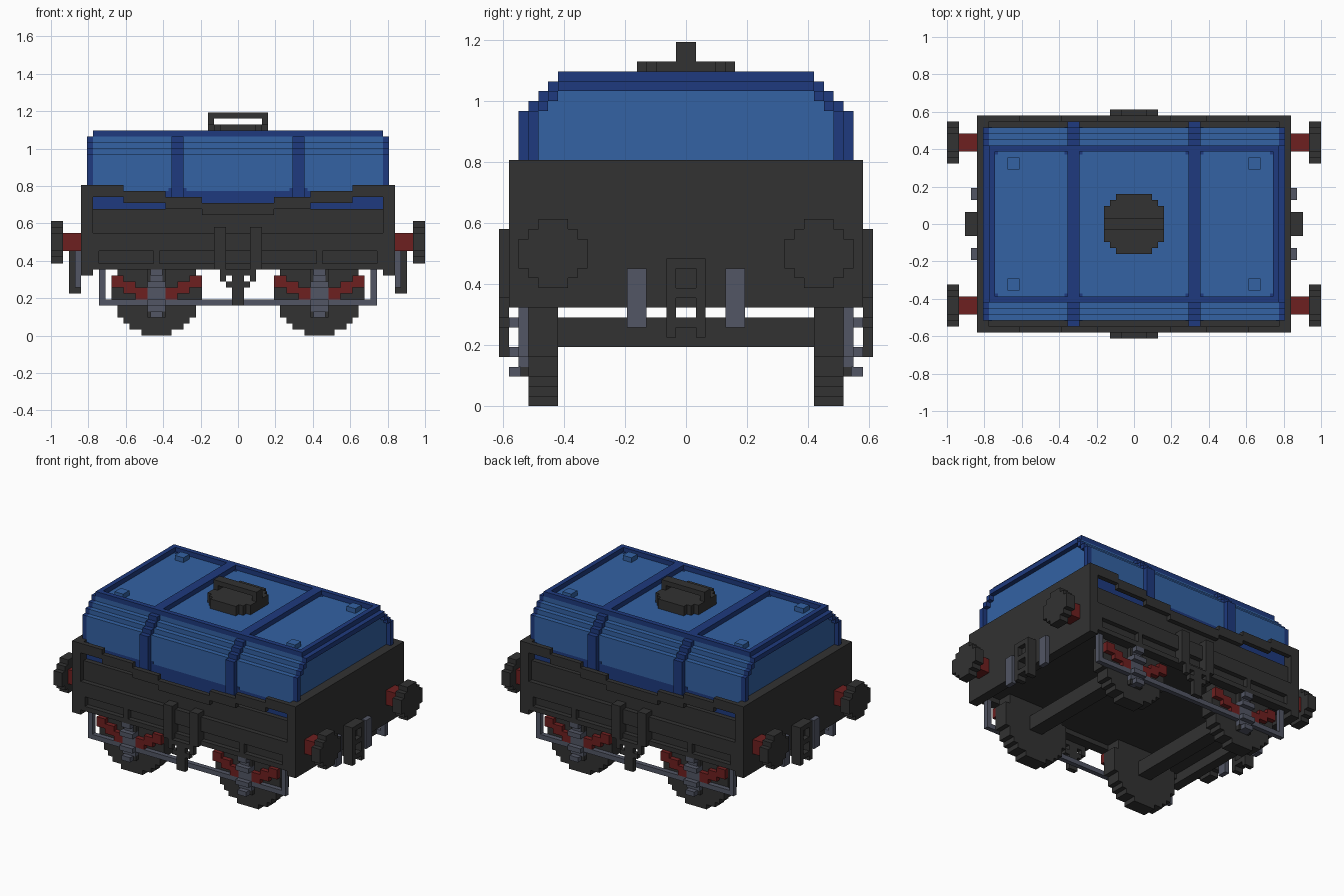
import bpy, bmesh
from mathutils import Vector

U = 2 / 62  # one block of the stepped style

cube = bpy.data.objects.get("Cube")
if cube:
    bpy.data.objects.remove(cube, do_unlink=True)


def material(name, rgb):
    m = bpy.data.materials.new(name)
    m.use_nodes = True
    m.diffuse_color = (*rgb, 1)
    m.node_tree.nodes["Principled BSDF"].inputs["Base Color"].default_value = (*rgb, 1)
    return m


DARK = material("charcoal", (0.032, 0.032, 0.032))
LIGHT = material("light_blue", (0.033, 0.122, 0.37))
NAVY = material("navy_blue", (0.013, 0.042, 0.21))
RED = material("dark_red", (0.155, 0.014, 0.014))
STEEL = material("steel_grey", (0.084, 0.093, 0.128))


def part(name, mat, boxes, mx=False, my=False):
    """Join boxes (x0, x1, y0, y1, z0, z1 in blocks), mirrored over x and/or y."""
    bm = bmesh.new()
    for x0, x1, y0, y1, z0, z1 in boxes:
        for sx in ((1, -1) if mx else (1,)):
            for sy in ((1, -1) if my else (1,)):
                mid = Vector((sx * (x0 + x1), sy * (y0 + y1), z0 + z1)) / 2
                size = (x1 - x0, y1 - y0, z1 - z0)
                vs = bmesh.ops.create_cube(bm, size=1)["verts"]
                bmesh.ops.scale(bm, vec=size, verts=vs)
                bmesh.ops.translate(bm, vec=mid, verts=vs)
    bmesh.ops.scale(bm, vec=(U, U, U), verts=bm.verts)
    mesh = bpy.data.meshes.new(name)
    bm.to_mesh(mesh)
    bm.free()
    mesh.materials.append(mat)
    ob = bpy.data.objects.new(name, mesh)
    bpy.context.collection.objects.link(ob)


def stepped_disc(halves):
    """Rows (half width, low, high) of a stepped circle, given half widths from the rim in."""
    r = halves[-1]
    rows = []
    for i, h in enumerate(halves[:-1]):
        rows += [(h, r - i - 1, r - i), (h, i - r, i + 1 - r)]
    inner = r - len(halves) + 1
    return rows + [(r, -inner, inner)]


def arch(y, z, base):
    """Stepped-shoulder section as (half width, low, high), narrowing by one per block."""
    return [(y, base, z)] + [(y - i, z + i - 1, z + i) for i in (1, 2, 3)]


# Body: floor, end plates, side walls
part("floor", DARK, [(-24, 24, -16, 16, 12, 20)])
part("end_plate", DARK, [(24, 26, -18, 18, 10, 25)], mx=True)
part("side_wall", DARK, [(-24, 24, 16, 17, 11, 21)], my=True)

# Projecting side frame with recessed panels, and the stepped dipping rail above it
part("side_sill", DARK, [(-24, 24, 17, 18, 14, 17), (-24, 24, 17, 18, 11, 12)], my=True)
part("sill_posts", DARK, [(x, x + 1, 17, 18, 12, 14) for x in (13, 23)], mx=True, my=True)
part("side_rail", DARK, [(19, 24, 17, 18, 23, 25), (12, 19, 17, 18, 22, 24),
                         (6, 12, 17, 18, 21, 23), (0, 6, 17, 18, 20, 22)], mx=True, my=True)

# Cover: navy base band, light blue shell, navy ribs and borders
part("cover_base", NAVY, [(-24, 24, -16, 16, 20, 24)])
part("cover_shell", LIGHT, [(-24, 24, -y, y, a, b) for y, a, b in arch(16, 30, 24)])
part("cover_ribs", NAVY, [(9, 11, -y, y, a, b) for y, a, b in arch(17, 30, 21)]
     + [(9, 11, -13, 13, 33, 34)], mx=True)
part("end_border", NAVY, [(24, 25, y - 1, y, a, b) for y, a, b in arch(16, 30, 20)[:3]]
     + [(24, 25, 0, 13, 32, 33)], mx=True, my=True)
part("top_border", NAVY, [(-24, 24, 12, 13, 33, 34)], my=True)
part("top_end_border", NAVY, [(23, 24, -12, 12, 33, 34)], mx=True)
part("cover_studs", LIGHT, [(19, 21, 9, 11, 33, 34)], mx=True, my=True)

# Small painted corners that round off the cover panels
for name, y, z, outer in (("side_panel_corners", (16, 16.1), (24, 24.5), 24),
                          ("top_panel_corners", (11.5, 12), (33, 33.1), 23)):
    part(name, NAVY, [(x, x + 0.5, *y, *z) for x in (8.5, 11, outer - 0.5)], mx=True, my=True)

# Hatch and grab handle
part("hatch", DARK, [(-h, h, a, b, 33, 35) for h, a, b in stepped_disc([3, 4, 5])])
part("handle", DARK, [(4, 5, -1, 1, 35, 36), (0, 5, -1, 1, 36, 37)], mx=True)

# Buffers
part("buffer_shaft", RED, [(26, 29, 12, 15, 14, 17)], mx=True, my=True)
part("buffer_head", DARK, [(29, 31, 13.5 - h, 13.5 + h, 15.5 + a, 15.5 + b)
                           for h, a, b in stepped_disc([1.5, 2.5, 3.5])], mx=True, my=True)

# Couplings and hanging straps
part("coupling", DARK, [(26, 28, 1, 2, 7, 15)]
     + [(26, 28, 0, 1, a, b) for a, b in ((8, 9), (11, 12), (14, 15))], mx=True, my=True)
part("coupling_back", DARK, [(26, 27, -1, 1, 12, 14)], mx=True)
part("end_strap", STEEL, [(26, 27, 4, 6, 8, 14)], mx=True, my=True)

# Wheels and axles
wheel = stepped_disc([2.5, 4.5, 5.5, 6.5, 6.5, 7.5])
part("wheels", DARK, [(13.5 - h, 13.5 + h, 13, 16, 7.5 + a, 7.5 + b)
                      for h, a, b in wheel], mx=True, my=True)
part("axles", DARK, [(12, 15, -13, 13, 6, 9)], mx=True)

# Axle boxes with ribs, and dark brackets above and below
part("axle_box", STEEL, [(12, 15, 16, 17, 4, 9), (12.5, 14.5, 16, 17, 3, 11),
                         (12.5, 14.5, 17, 18, 3, 4), (12, 15, 17, 18, 5, 6),
                         (12, 15, 17, 18, 8, 9), (12.5, 14.5, 17, 18, 10, 11)],
     mx=True, my=True)
part("axle_bracket", DARK, [(12, 15, 16, 16.8, 3, 4), (12, 15, 16, 16.8, 9, 11)],
     mx=True, my=True)

# Leaf springs rising away from each axle box
leaves = [(1.5, 3.5, 6, 8), (3.5, 5.5, 7, 9), (5.5, 7.5, 8, 10)]
part("leaf_spring", RED, [(min(13.5 + s * a, 13.5 + s * b), max(13.5 + s * a, 13.5 + s * b),
                           16, 17, lo, hi) for a, b, lo, hi in leaves for s in (1, -1)],
     mx=True, my=True)

# Tie rod with end hangers
part("tie_rod", STEEL, [(0, 23, 16, 17, 5, 6), (22, 23, 16, 17, 6, 11)], mx=True, my=True)

# Brake bracket in the middle of each side: two straps and a tapering pierced plate
part("brake_bracket", DARK, [(2, 4, 17, 19, 11, 18), (0, 3, 18, 19, 10, 11),
                             (2, 3, 18, 19, 9, 10), (0, 2, 18, 19, 8, 9),
                             (0, 1, 18, 19, 5, 10)], mx=True, my=True)
